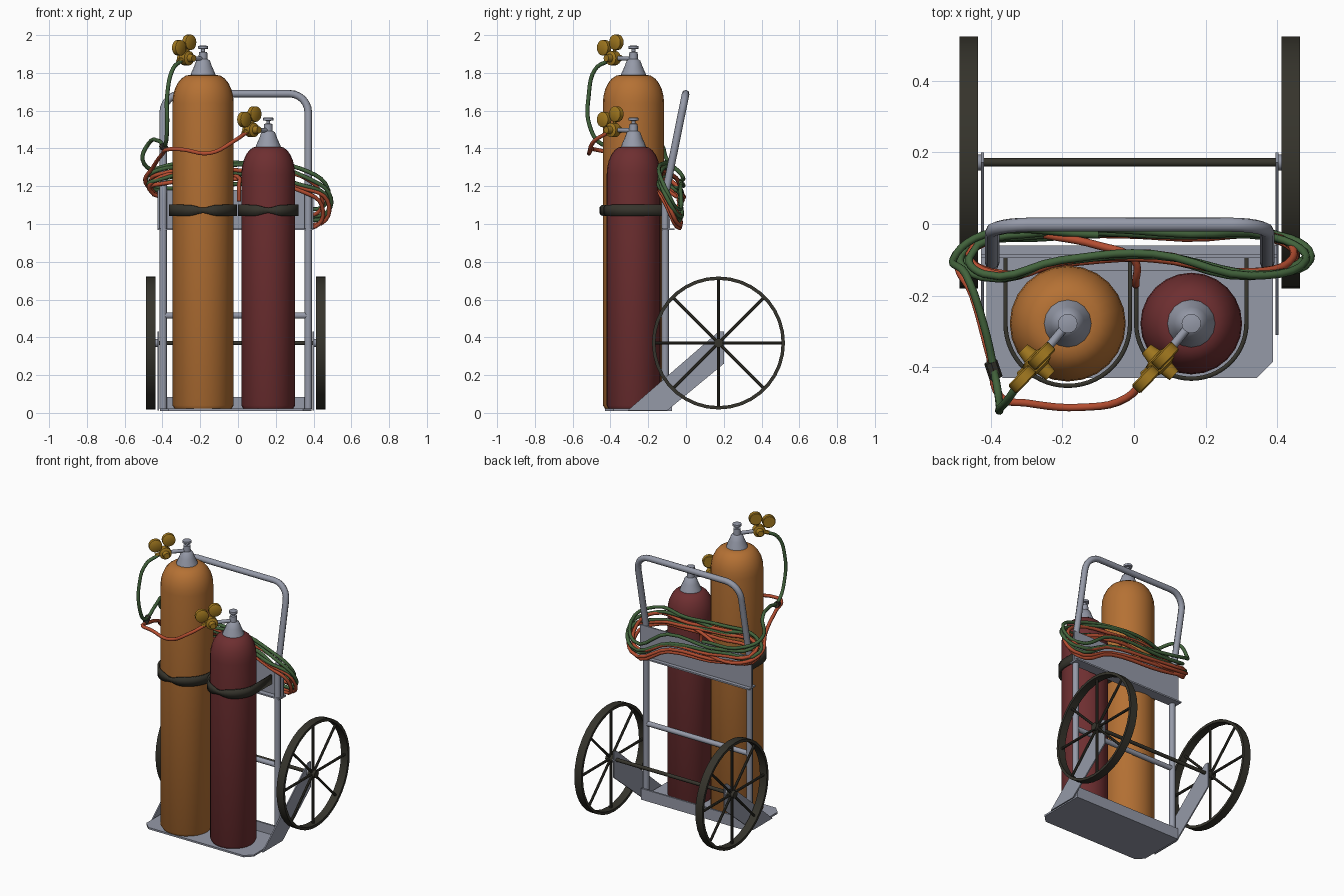
import bpy, bmesh, math, random
from mathutils import Vector, Matrix

if "Cube" in bpy.data.objects:
    bpy.data.objects.remove(bpy.data.objects["Cube"])

random.seed(4)
CX = -0.012  # centre line of the cart frame


def mat(name, r, g, b):
    m = bpy.data.materials.new(name)
    m.diffuse_color = (r, g, b, 1)
    m.use_nodes = True
    m.node_tree.nodes["Principled BSDF"].inputs["Base Color"].default_value = m.diffuse_color
    return m


ORANGE = mat("orange_paint", 0.46, 0.165, 0.034)
RED = mat("dark_red_paint", 0.155, 0.028, 0.03)
STEEL = mat("grey_steel", 0.30, 0.32, 0.39)
DARK = mat("dark_iron", 0.036, 0.034, 0.025)
BRASS = mat("brass", 0.36, 0.19, 0.014)
GREEN = mat("green_rubber", 0.055, 0.125, 0.045)
HOSE = mat("red_rubber", 0.46, 0.075, 0.03)


def finish(name, bm, material, smooth=40):
    bmesh.ops.recalc_face_normals(bm, faces=bm.faces)
    me = bpy.data.meshes.new(name)
    bm.to_mesh(me)
    bm.free()
    ob = bpy.data.objects.new(name, me)
    bpy.context.collection.objects.link(ob)
    me.materials.append(material)
    if smooth:
        bpy.ops.object.select_all(action='DESELECT')
        ob.select_set(True)
        bpy.context.view_layer.objects.active = ob
        bpy.ops.object.shade_smooth_by_angle(angle=math.radians(smooth))
    return ob


def lathe(name, profile, centre, material, axis=(0, 0, 1), segs=20, closed=False):
    """Spin (radius, height) points round an axis through centre."""
    bm = bmesh.new()
    rings = [[bm.verts.new((r * math.cos(2 * math.pi * i / segs),
                            r * math.sin(2 * math.pi * i / segs), h)) for i in range(segs)]
             for r, h in profile]
    for a, b in zip(rings, rings[1:] + rings[:1] if closed else rings[1:]):
        for i in range(segs):
            j = (i + 1) % segs
            bm.faces.new((a[i], a[j], b[j], b[i]))
    if not closed:
        bm.faces.new(rings[0])
        bm.faces.new(rings[-1])
    rot = Vector(axis).to_track_quat('Z', 'Y').to_matrix().to_4x4()
    bm.transform(Matrix.Translation(centre) @ rot)
    return finish(name, bm, material)


def rod(name, a, b, r, material, segs=10):
    a, b = Vector(a), Vector(b)
    return lathe(name, [(r, 0), (r, (b - a).length)], a, material, b - a, segs)


def prism(name, outline, offset, material):
    """Extrude a flat outline of 3D points by an offset."""
    bm = bmesh.new()
    f = bm.faces.new([bm.verts.new(p) for p in outline])
    ext = bmesh.ops.extrude_face_region(bm, geom=[f])
    bmesh.ops.translate(bm, vec=offset, verts=[v for v in ext['geom'] if isinstance(v, bmesh.types.BMVert)])
    return finish(name, bm, material, 0)


def tube(name, pts, r, material, cyclic=False, kind='BEZIER', res=5):
    cu = bpy.data.curves.new(name, 'CURVE')
    cu.dimensions = '3D'
    cu.bevel_depth, cu.bevel_resolution, cu.use_fill_caps = r, 2, True
    sp = cu.splines.new(kind)
    sp.resolution_u = res
    target = sp.bezier_points if kind == 'BEZIER' else sp.points
    target.add(len(pts) - 1)
    for p, q in zip(target, pts):
        if kind == 'BEZIER':
            p.co = q
            p.handle_left_type = p.handle_right_type = 'AUTO'
        else:
            p.co = (*q, 1)
    sp.use_cyclic_u = cyclic
    ob = bpy.data.objects.new(name, cu)
    bpy.context.collection.objects.link(ob)
    cu.materials.append(material)
    bpy.ops.object.select_all(action='DESELECT')
    ob.select_set(True)
    bpy.context.view_layer.objects.active = ob
    bpy.ops.object.convert(target='MESH')
    bpy.ops.object.shade_smooth_by_angle(angle=math.radians(50))


# base plate with clipped front corners and a raised back lip
x0, x1 = CX - 0.4, CX + 0.4
prism("base_plate", [(x0, -0.075, 0.01), (x0, -0.385, 0.01), (x0 + 0.045, -0.43, 0.01),
                     (x1 - 0.045, -0.43, 0.01), (x1, -0.385, 0.01), (x1, -0.075, 0.01)],
      (0, 0, 0.012), STEEL)
prism("base_back_lip", [(x0, -0.087, 0.01), (x1, -0.087, 0.01), (x1, -0.087, 0.085), (x0, -0.087, 0.085)],
      (0, 0.012, 0), STEEL)

# tubular frame: both posts and the handle in one bent pipe
side = [(-0.11, 0.02), (-0.11, 1.12), (-0.105, 1.18), (-0.022, 1.59)]
bend = []
for k in range(7):
    a = math.pi / 2 * k / 6
    t = 0.1 * math.sin(a)
    bend.append((0.384 - 0.1 + 0.1 * math.cos(a), -0.022 + 0.2 * t, 1.59 + t))
half = [(0.384, y, z) for y, z in side] + bend[1:]
tube("frame_pipe", [(CX + x, y, z) for x, y, z in half] +
     [(CX - x, y, z) for x, y, z in reversed(half)], 0.02, STEEL, kind='POLY')
rod("cross_bar", (CX - 0.384, -0.11, 0.515), (CX + 0.384, -0.11, 0.515), 0.017, STEEL)

# hose panel with a small shelf at its foot
prism("back_panel", [(x0 - 0.015, -0.095, 0.97), (x1 + 0.012, -0.095, 0.97),
                     (x1 + 0.012, -0.095, 1.18), (x0 - 0.015, -0.095, 1.18)], (0, 0.01, 0), STEEL)
prism("panel_shelf", [(x0 - 0.015, -0.13, 0.967), (x1 + 0.012, -0.13, 0.967),
                      (x1 + 0.012, -0.06, 0.967), (x0 - 0.015, -0.06, 0.967)], (0, 0, 0.01), STEEL)

# axle, brackets and spoked wheels
AY, AZ = 0.172, 0.37
rod("axle", (CX - 0.47, AY, AZ), (CX + 0.47, AY, AZ), 0.012, DARK)
for s, label in ((-1, "left"), (1, "right")):
    bx = CX + s * 0.411
    prism(label + "_axle_bracket", [(bx - 0.004, y, z) for y, z in
          ((-0.31, 0.012), (-0.1, 0.012), (0.2, 0.26), (0.2, 0.43), (0.172, 0.43))], (0.008, 0, 0), STEEL)
    c = Vector((CX + s * 0.45, AY, AZ))
    lathe(label + "_wheel_rim", [(0.352, -0.026), (0.352, 0.026), (0.334, 0.026), (0.334, -0.026)],
          c, DARK, (1, 0, 0), 36, True)
    lathe(label + "_wheel_hub", [(0.024, -0.026), (0.024, 0.026)], c, DARK, (1, 0, 0), 14)
    lathe(label + "_axle_collar", [(0.022, -0.006), (0.022, 0.006)],
          (CX + s * 0.42, AY, AZ), STEEL, (1, 0, 0), 12)
    for k in range(4):
        a = math.pi * k / 4
        d = Vector((0, math.cos(a), math.sin(a))) * 0.34
        rod(f"{label}_spoke_pair_{k}", c - d, c + d, 0.0085, DARK, 8)


def cylinder_set(label, x, r, top, paint):
    """Gas bottle with collar, valve, strap and two-gauge regulator."""
    y = -0.278
    c = (x, y, 0)
    dome = [(r * (0.42 + 0.58 * math.cos(a)), top - 0.15 + 0.15 * math.sin(a))
            for a in [math.pi / 2 * k / 6 for k in range(7)]]
    lathe(label + "_bottle", [(r * 0.93, 0.022), (r, 0.04)] + dome, c, paint, segs=24)
    lathe(label + "_collar", [(0.068, top - 0.006), (0.062, top + 0.012), (0.047, top + 0.045),
          (0.036, top + 0.075), (0.024, top + 0.083), (0.022, top + 0.12), (0.01, top + 0.122),
          (0.01, top + 0.136), (0.027, top + 0.138), (0.027, top + 0.152), (0.012, top + 0.155)],
          c, STEEL, segs=16)
    # regulator, pointing out to the front left
    out, across = Vector((-0.64, -0.77, 0)).normalized(), Vector((0.72, -0.69, 0)).normalized()
    body = Vector((x - 0.088, y - 0.107, top + 0.088))
    rod(label + "_valve_outlet", (x, y, top + 0.085), body, 0.012, STEEL)
    lathe(label + "_regulator_body", [(0.018, -0.052), (0.024, -0.022), (0.038, -0.018),
          (0.038, 0.02), (0.022, 0.026), (0.018, 0.055)], body, BRASS, across, 16)
    for k, (dist, dz) in enumerate(((0.062, 0.055), (-0.022, 0.084))):
        g = body + out * dist + Vector((0, 0, dz))
        rod(f"{label}_gauge_stem_{k}", body, g, 0.009, BRASS, 8)
        lathe(f"{label}_gauge_{k}", [(0.037, -0.016), (0.041, -0.012), (0.041, 0.014), (0.035, 0.018)],
              g, BRASS, across, 16)
    rod(label + "_regulator_outlet", body, body + Vector((-0.045, -0.04, -0.018)), 0.014, BRASS, 8)
    # strap: U-shaped band, pinched at the front clasp
    R = r + 0.012
    path = [(R, -0.09)] + [(R * math.cos(a), y + R * math.sin(a)) for a in
                           [-math.pi * k / 28 for k in range(29)]] + [(-R, -0.09)]
    bm = bmesh.new()
    rows = []
    for px, py in path:
        h = 0.03 - (0.016 * math.exp(-(px / 0.045) ** 2) if py < y else 0)
        rows.append([bm.verts.new((x + px, py, 1.072 + s * h)) for s in (-1, 1)])
    for a, b in zip(rows, rows[1:]):
        bm.faces.new((a[0], b[0], b[1], a[1]))
    ob = finish(label + "_strap", bm, DARK)
    sol = ob.modifiers.new("thickness", 'SOLIDIFY')
    sol.thickness, sol.offset = 0.012, 0
    return body


b1 = cylinder_set("large", -0.185, 0.162, 1.79, ORANGE)
b2 = cylinder_set("small", 0.16, 0.142, 1.41, RED)

# lead hoses from the regulators to the coil
tube("green_lead_hose", [b1 + Vector((-0.03, -0.03, -0.015)), (-0.345, -0.48, 1.82), (-0.375, -0.515, 1.68),
     (-0.375, -0.51, 1.52), (-0.385, -0.44, 1.42), (-0.42, -0.28, 1.44), (-0.47, -0.14, 1.43),
     (-0.505, -0.1, 1.34), (-0.42, -0.03, 1.27), (-0.1, -0.03, 1.22)], 0.011, GREEN)
tube("red_lead_hose", [b2 + Vector((-0.03, -0.03, -0.015)), (-0.02, -0.485, 1.44), (-0.15, -0.512, 1.375),
     (-0.3, -0.5, 1.395), (-0.37, -0.485, 1.395), (-0.4, -0.38, 1.37), (-0.45, -0.2, 1.3),
     (-0.49, -0.1, 1.22), (-0.4, -0.025, 1.16), (-0.1, -0.03, 1.14)], 0.011, HOSE)
rod("hose_clip", (-0.385, -0.43, 1.40), (-0.4, -0.385, 1.41), 0.019, DARK, 8)
tube("red_hose_tail", [(-0.25, -0.03, 1.2), (-0.1, -0.06, 1.25), (0, -0.1, 1.25), (0.005, -0.16, 1.2),
                       (0.005, -0.17, 1.12)], 0.011, HOSE)

# hose coils hung round the back panel
loop = [(-0.475, -0.09, 1.19), (-0.41, -0.142, 1.22), (-0.2, -0.105, 1.25), (0.05, -0.09, 1.25),
        (0.34, -0.14, 1.2), (0.475, -0.1, 1.1), (0.43, -0.045, 1.01), (0.15, -0.035, 1.1), (-0.25, -0.03, 1.14)]


def wobble(p, lift, grow):
    j = [random.uniform(-1, 1) for _ in range(3)]
    return (p[0] * grow + 0.015 * j[0], p[1] + 0.008 * j[1], p[2] + lift + 0.018 * j[2])


for k, (lift, grow) in enumerate(((0.02, 0.98), (0.05, 1.03), (0.085, 1.0))):
    tube(f"green_coil_{k}", [wobble(p, lift, grow) for p in loop], 0.011, GREEN, True)
for k, (lift, grow) in enumerate(((-0.01, 0.96), (0.01, 1.0), (0.04, 0.94))):
    tube(f"red_coil_{k}", [wobble(p, lift, grow) for p in loop], 0.011, HOSE, True)
